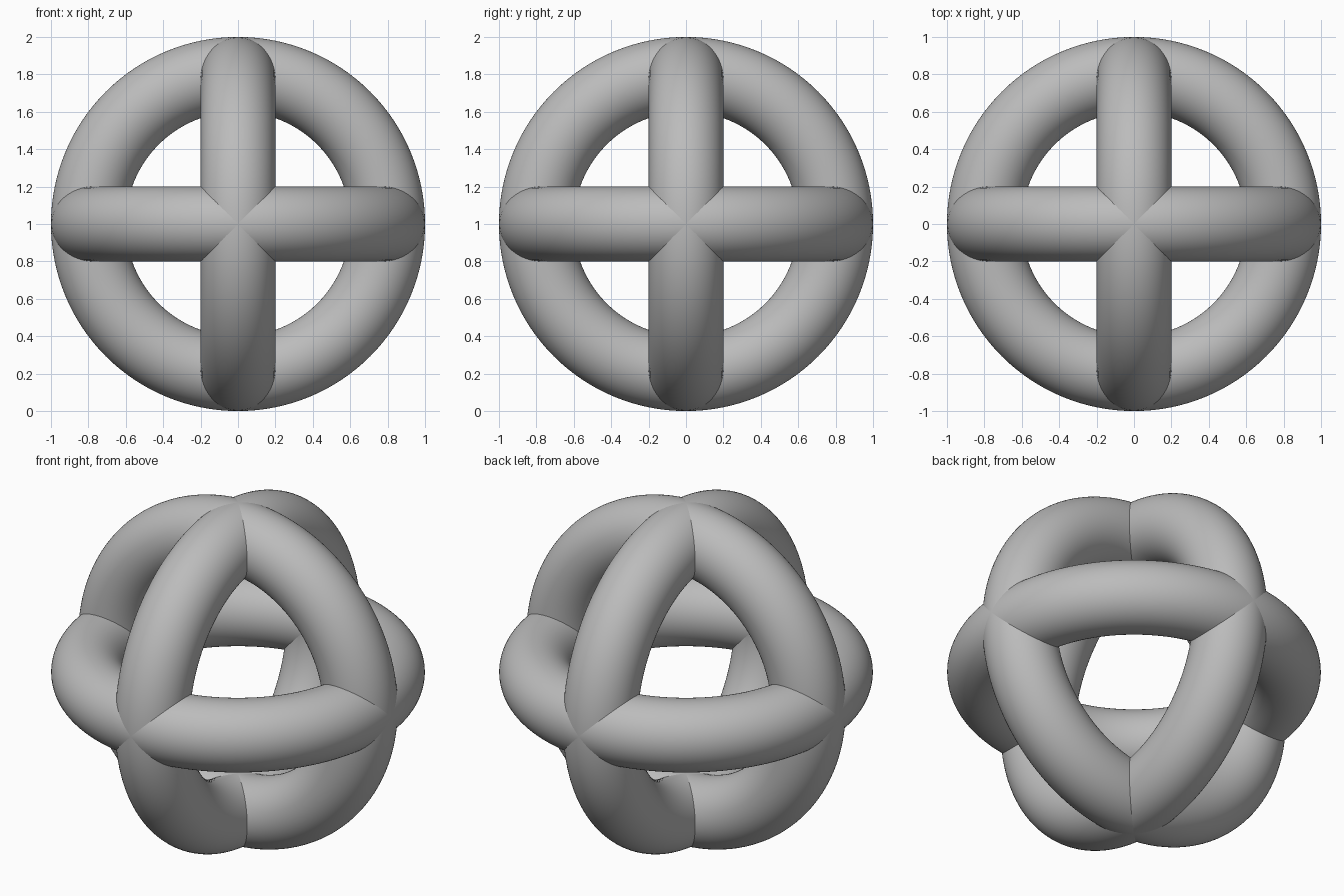
import bpy
from math import radians

cube = bpy.data.objects.get("Cube")
if cube:
    bpy.data.objects.remove(cube, do_unlink=True)

# Single plain grey
GREY = (0.5, 0.5, 0.5, 1.0)
grey = bpy.data.materials.new("plain grey")
grey.use_nodes = True
grey.diffuse_color = GREY
grey.node_tree.nodes["Principled BSDF"].inputs["Base Color"].default_value = GREY


def add_ring(name, rotation):
    """Round ring centred on the middle of the model."""
    bpy.ops.mesh.primitive_torus_add(
        major_radius=0.8, minor_radius=0.2,
        major_segments=128, minor_segments=64,
        location=(0, 0, 1), rotation=rotation)
    ring = bpy.context.object
    ring.name = name
    ring.data.materials.append(grey)
    bpy.ops.object.shade_smooth_by_angle(angle=radians(40))


# Three interlocking rings, one in each principal plane
add_ring("horizontal_ring", (0, 0, 0))
add_ring("front_facing_ring", (radians(90), 0, 0))
add_ring("side_facing_ring", (0, radians(90), 0))
